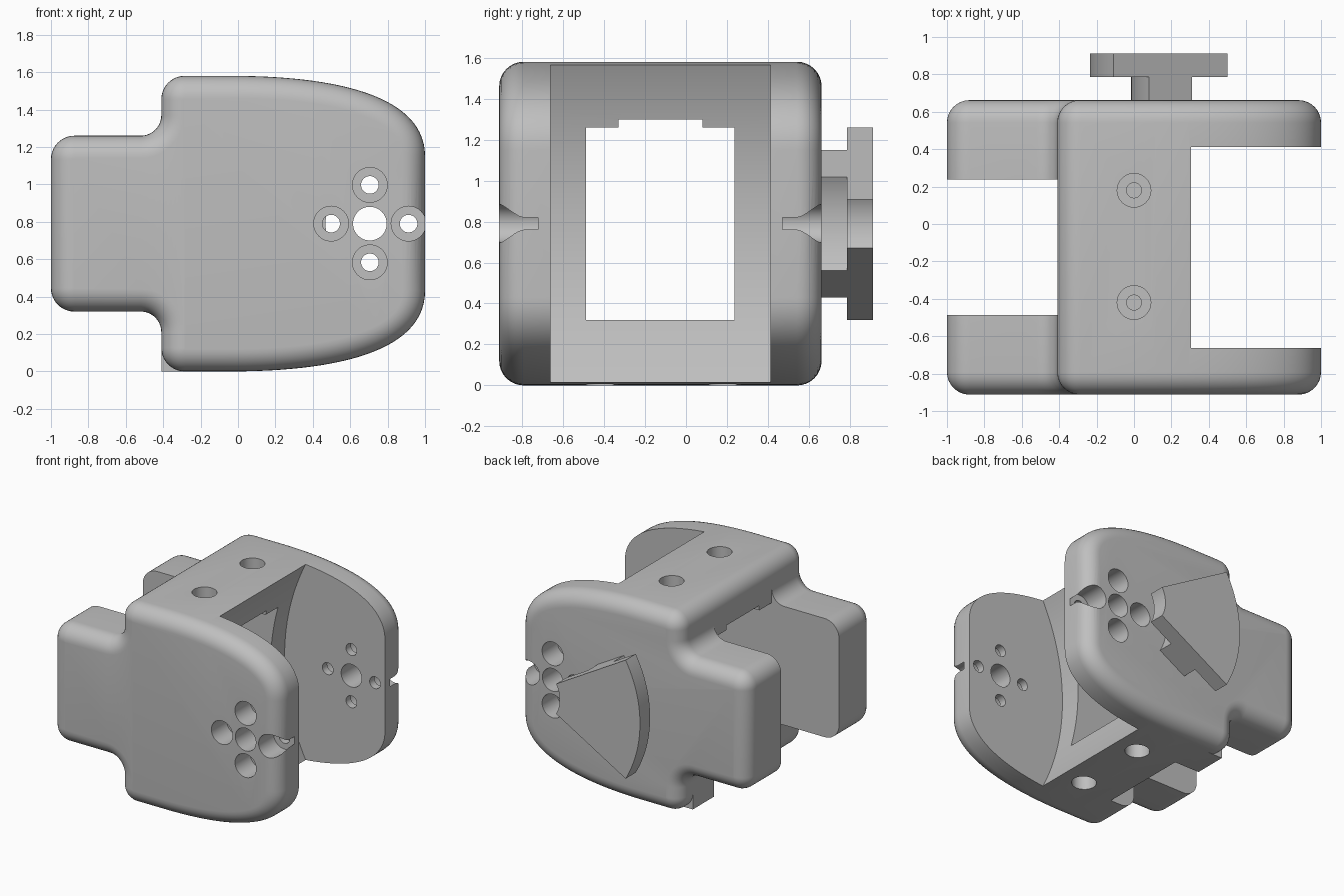
import bpy, bmesh, math
from mathutils import Vector
from mathutils.geometry import interpolate_bezier

cube = bpy.data.objects.get("Cube")
if cube:
    bpy.data.objects.remove(cube, do_unlink=True)

grey = bpy.data.materials.new("plain_grey")
grey.use_nodes = True
TONE = (0.52, 0.52, 0.52, 1)
grey.diffuse_color = TONE
grey.node_tree.nodes["Principled BSDF"].inputs["Base Color"].default_value = TONE

MID = 0.79                    # mid height
PIVOT = (0.705, MID)          # x, z of the pivot hole
FRONT, BACK = -0.912, 0.662   # outer faces of the two plates
ROUND = 0.12                  # rounded rim radius


def loft(name, rings):
    """Solid from a list of closed rings with capped ends."""
    bm = bmesh.new()
    loops = [[bm.verts.new(p) for p in ring] for ring in rings]
    n = len(loops[0])
    for a, b in zip(loops, loops[1:]):
        for i in range(n):
            j = (i + 1) % n
            bm.faces.new((a[i], a[j], b[j], b[i]))
    bm.faces.new(loops[0])
    bm.faces.new(loops[-1])
    bmesh.ops.recalc_face_normals(bm, faces=bm.faces)
    mesh = bpy.data.meshes.new(name)
    bm.to_mesh(mesh)
    bm.free()
    mesh.materials.append(grey)
    ob = bpy.data.objects.new(name, mesh)
    bpy.context.collection.objects.link(ob)
    return ob


def prism(name, outline, y0, y1):
    return loft(name, [[(x, y, z) for x, z in outline] for y in (y0, y1)])


def box(name, x0, x1, y0, y1, z0, z1):
    return prism(name, [(x0, z0), (x1, z0), (x1, z1), (x0, z1)], y0, y1)


def arc(cx, cz, r, a0, a1, n):
    angles = [math.radians(a0 + (a1 - a0) * i / n) for i in range(n + 1)]
    return [(cx + r * math.cos(a), cz + r * math.sin(a)) for a in angles]


def disc(name, x, z, r, y0, y1, n=48):
    return prism(name, arc(x, z, r, 0, 360, n)[:-1], y0, y1)


def upright_disc(name, x, y, r, z0, z1):
    ring = arc(x, y, r, 0, 360, 40)[:-1]
    return loft(name, [[(a, b, z) for a, b in ring] for z in (z0, z1)])


def select_only(ob):
    bpy.ops.object.select_all(action='DESELECT')
    ob.select_set(True)
    bpy.context.view_layer.objects.active = ob


def combine(ob, other, operation):
    select_only(ob)
    mod = ob.modifiers.new("combine", 'BOOLEAN')
    mod.operation, mod.solver, mod.object = operation, 'EXACT', other
    bpy.ops.object.modifier_apply(modifier=mod.name)
    bpy.data.objects.remove(other, do_unlink=True)


# Side outline: upper half clockwise from the tab end, then mirrored down
R = ROUND + 0.005
upper = arc(-1 + R, 1.26 - R, R, 180, 90, 10)
upper += arc(-0.52, 1.37, 0.11, 270, 360, 10)
upper += arc(-0.41 + R, 1.58 - R, R, 180, 90, 10)
curve = interpolate_bezier(Vector((0, 1.58)), Vector((0.54, 1.575)),
                           Vector((1, 1.47)), Vector((1, 1.15)), 28)
upper += [(p.x, p.y) for p in curve]
outline = upper + [(x, 2 * MID - z) for x, z in reversed(upper)]


def inset(points, d):
    result = []
    for i, p in enumerate(points):
        p = Vector(p)
        a = (p - Vector(points[i - 1])).normalized()
        b = (Vector(points[(i + 1) % len(points)]) - p).normalized()
        t = (a + b).normalized()
        result.append(p + Vector((t.y, -t.x)) * d / max(t.dot(a), 0.5))
    return result


# Body with both outer rims rounded
steps = [math.radians(90 * i / 8) for i in range(9)]
front_rim = [(FRONT + ROUND * (1 - math.sin(a)), ROUND * (1 - math.cos(a)))
             for a in reversed(steps)]
back_rim = [(BACK - ROUND * (1 - math.sin(a)), ROUND * (1 - math.cos(a)))
            for a in steps]
body = loft("clamp_body", [[(p.x, y, p.y) for p in inset(outline, d)]
                           for y, d in front_rim + back_rim])

# Square lower corner of the bridge, beside the rear tab
IN0, IN1 = -0.487, 0.237
combine(body, box("lower_corner", -0.41, -0.2, IN1 - 0.1, 0.5, 0, 0.2), 'UNION')

# Openings: shallow curved slot, tab gap, window, relief below, notch above
cutters = [
    disc("slot", 1.84, MID, 1.72, -0.662, 0.412, 192),
    box("tab_gap", -1.2, -0.41, IN0, IN1, -0.1, 1.45),
    box("window", -0.6, 0.4, IN0, IN1, 0.32, 1.26),
    box("relief", -0.6, -0.19, IN0, IN1, -0.1, 0.5),
    box("notch", -0.6, 0.4, -0.33, 0.08, 1.2, 1.297),
    disc("pivot_hole", *PIVOT, 0.09, -1, 0.8),
]

# Counterbored holes around the pivot
for dx, dz in ((1, 0), (-1, 0), (0, 1), (0, -1)):
    x, z = PIVOT[0] + 0.207 * dx, PIVOT[1] + 0.207 * dz
    cutters += [disc("bolt_hole", x, z, 0.047, -1, 0.8),
                disc("front_bore", x, z, 0.093, -1, FRONT + 0.19),
                disc("back_bore", x, z, 0.093, BACK - 0.19, 0.8)]

# Counterbored holes through the top and bottom of the bridge
for y in (0.18, -0.42):
    for side, x in ((1, 0), (-1, 0.12)):
        for r, depth in ((0.09, 0.19), (0.04, 0.4)):
            z0, z1 = sorted((MID + side * (MID - depth), MID + side))
            cutters.append(upright_disc("bridge_bore", x, y, r, z0, z1))

for cutter in cutters:
    combine(body, cutter, 'DIFFERENCE')


# T-shaped rear slider: two arc segments about the pivot
def sector(name, r0, r1, y0, y1):
    return prism(name, arc(*PIVOT, r0, 150, 210, 16) + arc(*PIVOT, r1, 210, 150, 32),
                 y0, y1)


stem = sector("slider_stem", 0.457, 0.72, BACK - 0.02, 0.785)
head = sector("slider_head", 0.237, 0.94, 0.785, 0.912)

for ob in (body, stem, head):
    select_only(ob)
    bpy.ops.object.shade_smooth_by_angle(angle=math.radians(30))
